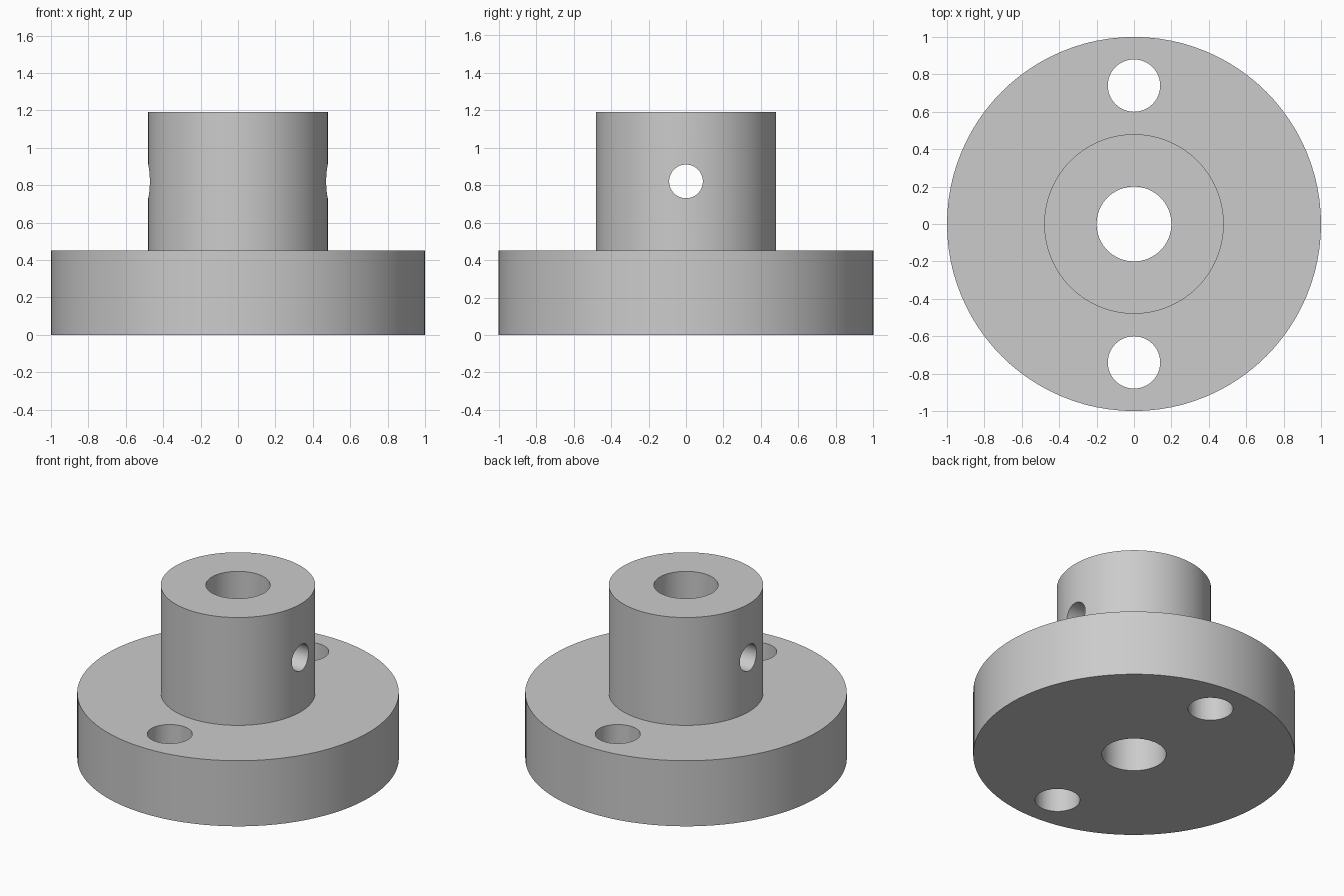
import bpy
import bmesh
import math
from mathutils import Matrix, Vector

if "Cube" in bpy.data.objects:
    bpy.data.objects.remove(bpy.data.objects["Cube"], do_unlink=True)

SEGMENTS = 96

steel = bpy.data.materials.new("plain_grey")
steel.use_nodes = True
GREY = (0.6, 0.6, 0.6, 1)
steel.diffuse_color = GREY
steel.node_tree.nodes["Principled BSDF"].inputs["Base Color"].default_value = GREY


def make_object(name, bm):
    bmesh.ops.recalc_face_normals(bm, faces=bm.faces)
    mesh = bpy.data.meshes.new(name)
    bm.to_mesh(mesh)
    bm.free()
    mesh.materials.append(steel)
    obj = bpy.data.objects.new(name, mesh)
    bpy.context.collection.objects.link(obj)
    return obj


def lathe(name, profile):
    """Revolve a closed (radius, height) outline around z."""
    bm = bmesh.new()
    verts = [bm.verts.new((r, 0, z)) for r, z in profile]
    edges = [bm.edges.new((v, verts[i - 1])) for i, v in enumerate(verts)]
    bmesh.ops.spin(bm, geom=verts + edges, cent=(0, 0, 0), axis=(0, 0, 1),
                   angle=math.tau, steps=SEGMENTS, use_merge=True)
    bmesh.ops.remove_doubles(bm, verts=bm.verts, dist=0.0001)
    return make_object(name, bm)


def drill(target, name, radius, length, centre, axis="Z"):
    """Cut a round hole through the target."""
    bm = bmesh.new()
    turn = Matrix.Rotation(math.pi / 2, 4, "Y") if axis == "X" else Matrix()
    bmesh.ops.create_cone(bm, cap_ends=True, segments=48, radius1=radius,
                          radius2=radius, depth=length,
                          matrix=Matrix.Translation(Vector(centre)) @ turn)
    cutter = make_object(name, bm)
    mod = target.modifiers.new(name, "BOOLEAN")
    mod.operation = "DIFFERENCE"
    mod.solver = "EXACT"
    mod.object = cutter
    bpy.ops.object.select_all(action="DESELECT")
    target.select_set(True)
    bpy.context.view_layer.objects.active = target
    bpy.ops.object.modifier_apply(modifier=mod.name)
    bpy.data.objects.remove(cutter, do_unlink=True)


# Flange disc and hub with a central bore
BORE, HUB, DISC = 0.2, 0.48, 1.0
DISC_TOP, HUB_TOP = 0.45, 1.19
hub = lathe("flanged_hub", [(BORE, 0), (DISC, 0), (DISC, DISC_TOP),
                            (HUB, DISC_TOP), (HUB, HUB_TOP), (BORE, HUB_TOP)])

# Bolt holes front and back, and the cross pin hole through the hub
for side, y in (("front", -0.74), ("back", 0.74)):
    drill(hub, side + "_bolt_hole", 0.14, 1.2, (0, y, 0.2))
drill(hub, "cross_pin_hole", 0.09, 1.4, (0, 0, 0.82), "X")

bpy.ops.object.shade_smooth_by_angle(angle=math.radians(30))
